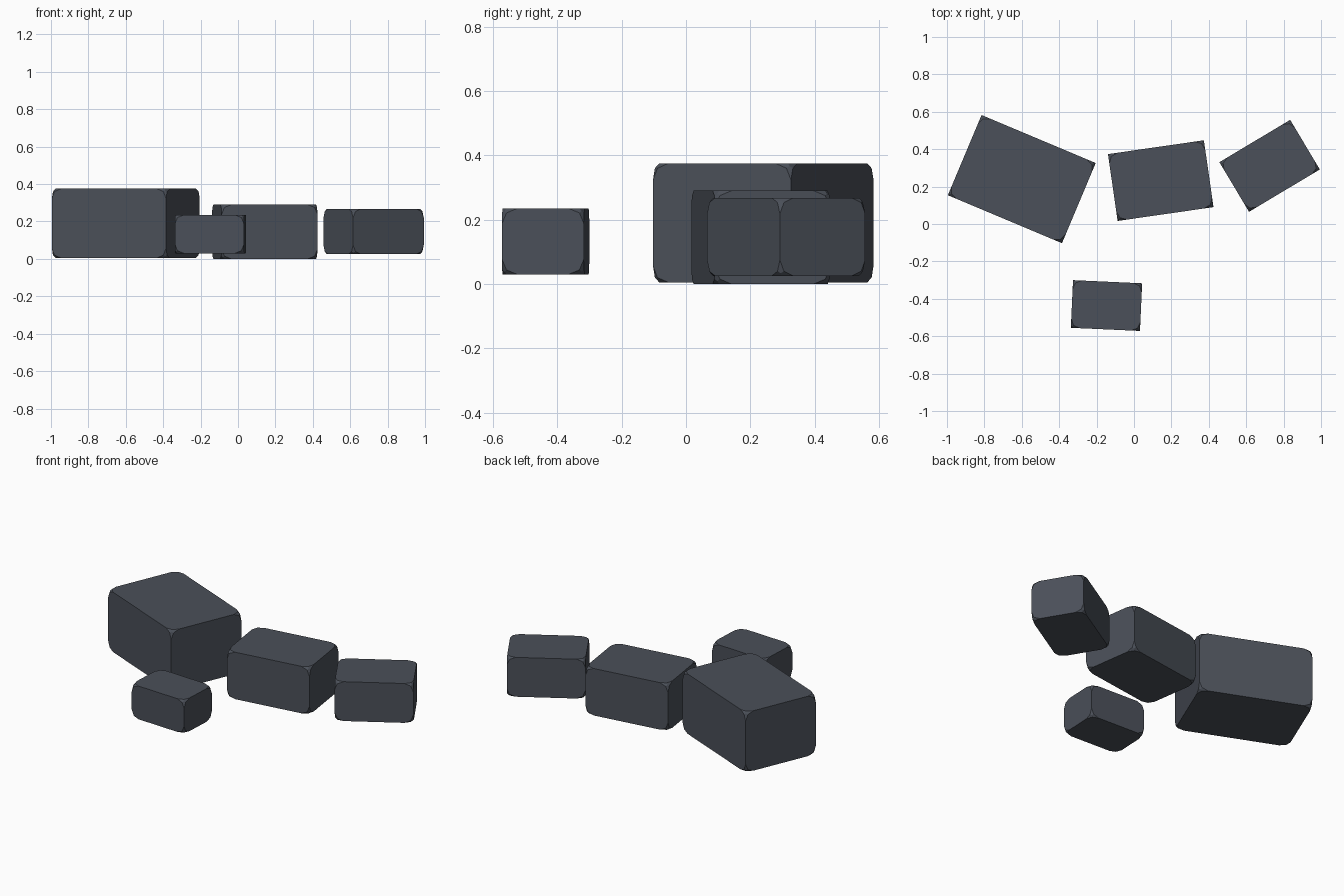
import bpy, bmesh
from math import radians
from mathutils import Matrix

if "Cube" in bpy.data.objects:
    bpy.data.objects.remove(bpy.data.objects["Cube"])

slate = bpy.data.materials.new("dark_slate")
slate.diffuse_color = (0.07, 0.08, 0.10, 1)
slate.use_nodes = True
slate.node_tree.nodes["Principled BSDF"].inputs["Base Color"].default_value = slate.diffuse_color


def stone(name, x, y, z0, z1, length, width, angle, chip):
    """Rotated block whose eight corners are chipped off."""
    bm = bmesh.new()
    bmesh.ops.create_cube(bm, size=1)
    bmesh.ops.scale(bm, vec=(length, width, z1 - z0), verts=bm.verts)
    bmesh.ops.bevel(bm, geom=bm.verts[:], offset=chip, offset_type='OFFSET',
                    segments=2, profile=0.5, affect='VERTICES')
    bmesh.ops.transform(bm, verts=bm.verts,
                        matrix=Matrix.Rotation(radians(angle), 4, 'Z'))
    mesh = bpy.data.meshes.new(name)
    bm.to_mesh(mesh)
    bm.free()
    mesh.materials.append(slate)
    obj = bpy.data.objects.new(name, mesh)
    obj.location = (x, y, (z0 + z1) / 2)
    bpy.context.collection.objects.link(obj)


# Scattered stones, largest to smallest
stone("large_stone", -0.60, 0.24, 0.005, 0.375, 0.662, 0.465, -22.8, 0.052)
stone("middle_stone", 0.143, 0.232, 0.0, 0.29, 0.518, 0.361, 8.2, 0.052)
stone("right_stone", 0.725, 0.311, 0.025, 0.268, 0.441, 0.309, 30.9, 0.05)
stone("front_stone", -0.147, -0.436, 0.03, 0.235, 0.37, 0.255, -2.6, 0.048)
